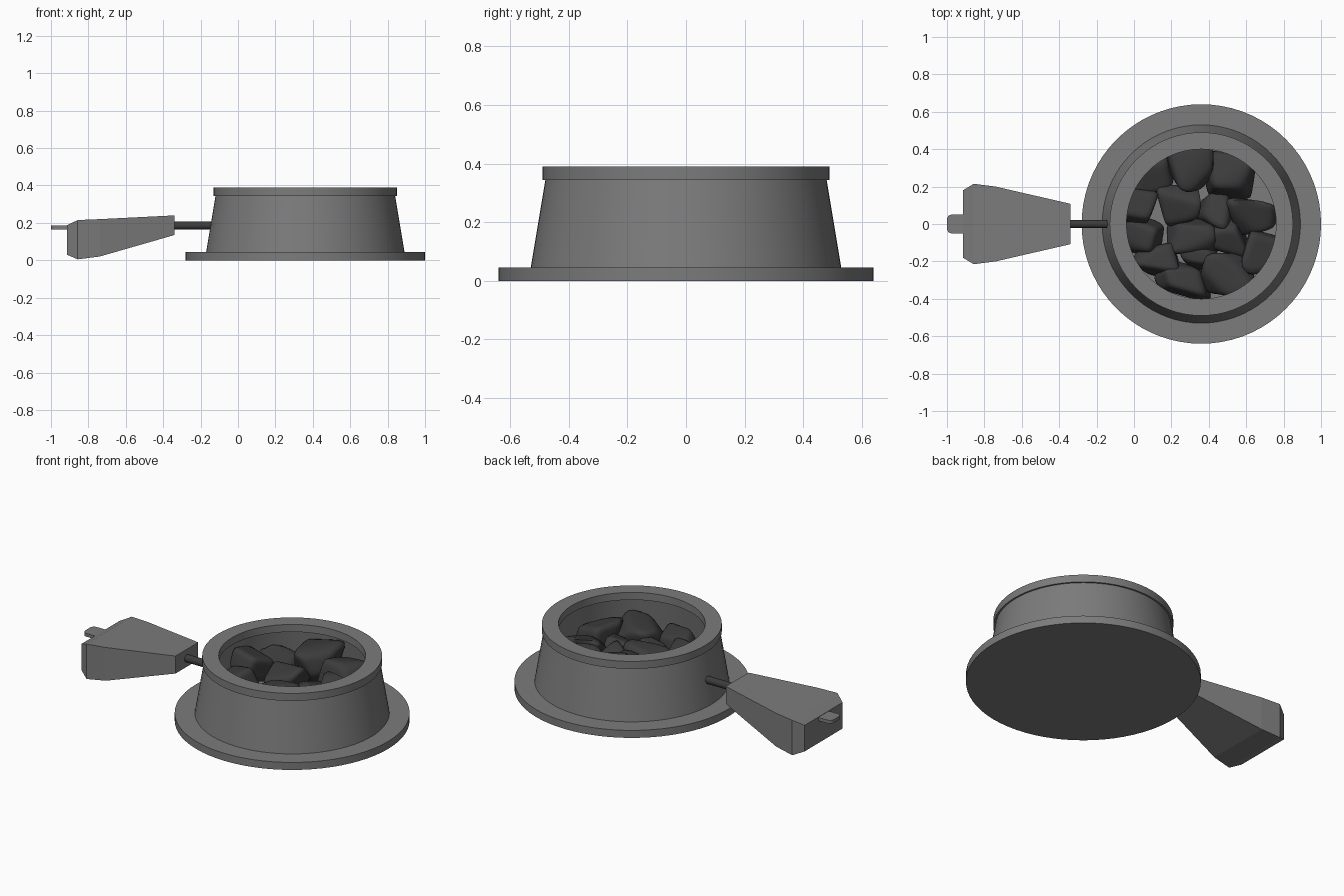
import bpy, bmesh, math, random
from mathutils import Vector

if "Cube" in bpy.data.objects:
    bpy.data.objects.remove(bpy.data.objects["Cube"])

random.seed(7)
CX = 0.36  # centre of the fire bowl


def material(name, v):
    m = bpy.data.materials.new(name)
    m.diffuse_color = (v, v, v, 1)
    m.use_nodes = True
    m.node_tree.nodes["Principled BSDF"].inputs["Base Color"].default_value = m.diffuse_color
    return m


GREY = material("iron_grey", 0.2)
DARK = material("coal_dark", 0.045)


def finish(bm, name, mat, smooth=None):
    bmesh.ops.recalc_face_normals(bm, faces=bm.faces)
    me = bpy.data.meshes.new(name)
    bm.to_mesh(me)
    bm.free()
    ob = bpy.data.objects.new(name, me)
    bpy.context.collection.objects.link(ob)
    me.materials.append(mat)
    if smooth:
        bpy.ops.object.select_all(action='DESELECT')
        ob.select_set(True)
        bpy.context.view_layer.objects.active = ob
        bpy.ops.object.shade_smooth_by_angle(angle=math.radians(smooth))
    return ob


# Fire bowl: base flange, tapered wall, rim and hollow inside, as one lathe
profile = [(0, 0), (.64, 0), (.64, .045), (.53, .045), (.48, .345), (.49, .345),
           (.49, .39), (.40, .39), (.40, .345), (.43, .345), (.47, .08), (0, .08)]
bm = bmesh.new()
vs = [bm.verts.new((CX + r, 0, z)) for r, z in profile]
es = [bm.edges.new(p) for p in zip(vs, vs[1:])]
bmesh.ops.spin(bm, geom=vs + es, cent=(CX, 0, 0), axis=(0, 0, 1),
               angle=math.tau, steps=72, use_duplicate=False)
bmesh.ops.remove_doubles(bm, verts=bm.verts, dist=1e-4)
finish(bm, "fire_bowl", GREY, 30)

# Bellows body: lofted rectangular sections (x, half width, low z, high z)
bm = bmesh.new()
rings = []
for x, w, lo, hi in [(-.915, .18, .03, .187), (-.857, .215, .005, .215),
                     (-.74, .20, .02, .22), (-.34, .108, .135, .24)]:
    rings.append([bm.verts.new((x, y, z)) for y, z in
                  ((-w, lo), (w, lo), (w, hi), (-w, hi))])
for a, b in zip(rings, rings[1:]):
    for i in range(4):
        j = (i + 1) % 4
        bm.faces.new((a[i], a[j], b[j], b[i]))
bm.faces.new(rings[0])
bm.faces.new(rings[-1])
finish(bm, "bellows_body", GREY)

# Bellows handle: thin tab with rounded outer corners
bm = bmesh.new()
pts = [(-.90, -.05), (-.90, .05)]
for cy, start in ((.025, 90), (-.025, 180)):
    for k in range(5):
        a = math.radians(start + k * 22.5)
        pts.append((-.975 + .025 * math.cos(a), cy + .025 * math.sin(a)))
f = bm.faces.new([bm.verts.new((x, y, .165)) for x, y in pts])
ext = bmesh.ops.extrude_face_region(bm, geom=[f])
bmesh.ops.translate(bm, vec=(0, 0, .02),
                    verts=[v for v in ext["geom"] if isinstance(v, bmesh.types.BMVert)])
finish(bm, "bellows_handle", GREY)

# Air pipe from the bellows into the bowl wall
bpy.ops.mesh.primitive_cylinder_add(vertices=24, radius=.022, depth=.26,
                                    location=(-.235, 0, .186),
                                    rotation=(0, math.pi / 2, 0))
pipe = bpy.context.object
pipe.name = "air_pipe"
pipe.data.materials.append(DARK)
bpy.ops.object.shade_smooth_by_angle(angle=math.radians(30))


# Coals: spheres squeezed between random soft planes
def coal(i, x, y, sx, sy, top):
    normals = []
    for k in range(3):
        for s in (-1, 1):
            n = Vector([random.uniform(-.4, .4) for _ in range(3)])
            n[k] = s
            normals.append(n.normalized())
    for _ in range(4):
        n = Vector([random.uniform(-1, 1) for _ in range(3)]).normalized()
        normals.append(n / random.uniform(1.0, 1.2))
    bm = bmesh.new()
    bmesh.ops.create_icosphere(bm, subdivisions=4, radius=1)
    for v in bm.verts:
        d = v.co.normalized()
        v.co = d * sum(max(0, d.dot(n)) ** 9 for n in normals) ** (-1 / 9)
    size = (sx, sy, .21)
    lo = [min(v.co[k] for v in bm.verts) for k in range(3)]
    hi = [max(v.co[k] for v in bm.verts) for k in range(3)]
    for v in bm.verts:
        p = [((v.co[k] - lo[k]) / (hi[k] - lo[k]) - .5) * size[k] for k in range(3)]
        px, py = x - CX + p[0], y + p[1]
        r = math.hypot(px, py)
        if r > .43:  # keep inside the wall
            px, py = px * .43 / r, py * .43 / r
        v.co = (CX + px, py, top - .105 + p[2])
    finish(bm, f"coal_{i:02d}", DARK, 60)


# x, y, width, depth, top height
coals = [(.30, .30, .25, .26, .33), (.51, .26, .29, .26, .31), (.11, .26, .23, .24, .26),
         (.02, .10, .22, .22, .30), (.24, .10, .24, .22, .27), (.43, .08, .20, .22, .25),
         (.63, .04, .27, .20, .29), (.05, -.06, .22, .21, .26), (.31, -.06, .27, .20, .25),
         (.51, -.08, .23, .22, .25), (.69, -.15, .23, .24, .27), (.13, -.20, .26, .20, .25),
         (.35, -.17, .22, .16, .23), (.26, -.31, .30, .22, .27), (.50, -.27, .32, .23, .27)]
for i, c in enumerate(coals, 1):
    coal(i, *c)
